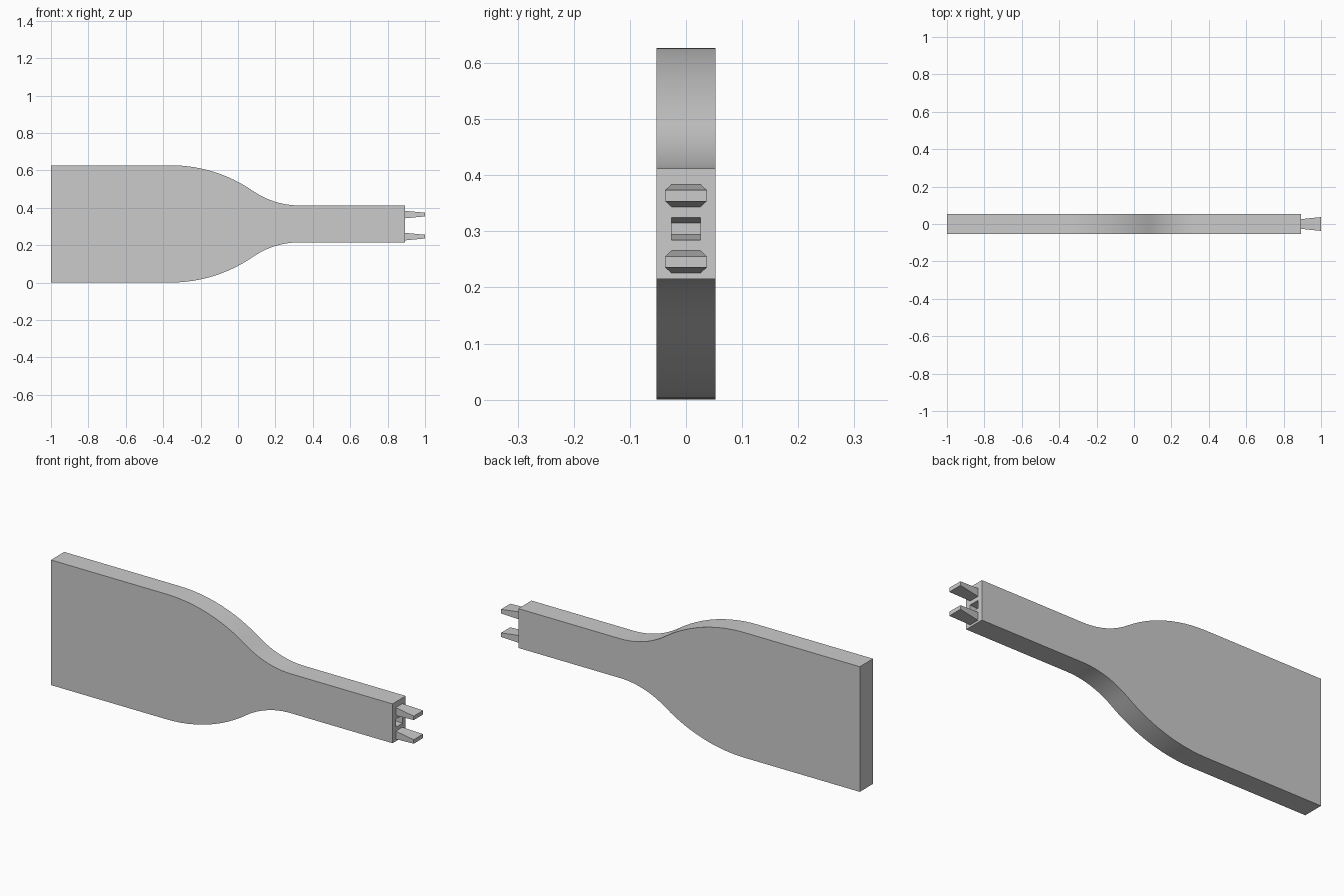
import bpy, bmesh, math

default = bpy.data.objects.get("Cube")
if default:
    bpy.data.objects.remove(default, do_unlink=True)

GREY = (0.6, 0.6, 0.6, 1.0)
grey = bpy.data.materials.new("plain_grey")
grey.use_nodes = True
grey.diffuse_color = GREY
grey.node_tree.nodes["Principled BSDF"].inputs["Base Color"].default_value = GREY


def make_object(name, bm):
    bmesh.ops.recalc_face_normals(bm, faces=bm.faces)
    mesh = bpy.data.meshes.new(name)
    bm.to_mesh(mesh)
    bm.free()
    mesh.materials.append(grey)
    obj = bpy.data.objects.new(name, mesh)
    bpy.context.collection.objects.link(obj)
    return obj


def tapered_block(name, x0, size0, x1, size1, z):
    """Block along x whose (half width, half height) changes from end to end."""
    bm = bmesh.new()
    bmesh.ops.create_cube(bm, size=2)
    for v in bm.verts:
        x, (hy, hz) = (x0, size0) if v.co.x < 0 else (x1, size1)
        v.co = (x, v.co.y * hy, z + v.co.z * hz)
    return make_object(name, bm)


# Paddle body: straight blade, two tangent arcs down to a straight neck
MID, BLADE, NECK, THICK = 0.3135, 0.3135, 0.0985, 0.0525
START, END, BEND, NECK_END = -0.36, 0.33, 0.08, 0.893
STEPS = 12
angle = 2 * math.atan((BLADE - NECK) / (END - START))
r_out = (BEND - START) / math.sin(angle)
r_in = (END - BEND) / math.sin(angle)

upper = [(-1.0, BLADE)]
for i in range(STEPS + 1):
    a = angle * i / STEPS
    upper.append((START + r_out * math.sin(a), BLADE - r_out * (1 - math.cos(a))))
for i in range(STEPS - 1, -1, -1):
    a = angle * i / STEPS
    upper.append((END - r_in * math.sin(a), NECK + r_in * (1 - math.cos(a))))
upper.append((NECK_END, NECK))
outline = upper + [(x, -h) for x, h in reversed(upper)]

bm = bmesh.new()
side = bm.faces.new([bm.verts.new((x, -THICK, MID + h)) for x, h in outline])
grown = bmesh.ops.extrude_face_region(bm, geom=[side], use_keep_orig=True)
for v in grown["geom"]:
    if isinstance(v, bmesh.types.BMVert):
        v.co.y = THICK
body = make_object("paddle_body", bm)

# Tapered socket sunk into the neck end
SOCKET_Z, SPACING = 0.3045, 0.059
cutter = tapered_block("socket_cutter", NECK_END - 0.107, (0.026, 0.01),
                       NECK_END, (0.026, 0.02), SOCKET_Z)
# Push the mouth just past the end face so the cut is clean
for v in cutter.data.vertices:
    if v.co.x > NECK_END - 0.01:
        v.co.x += 0.002
cutter.hide_render = True
cut = body.modifiers.new("socket", 'BOOLEAN')
cut.operation = 'DIFFERENCE'
cut.solver = 'EXACT'
cut.object = cutter
bpy.ops.object.select_all(action='DESELECT')
body.select_set(True)
bpy.context.view_layer.objects.active = body
bpy.ops.object.modifier_apply(modifier=cut.name)
bpy.data.objects.remove(cutter, do_unlink=True)
bpy.ops.object.shade_smooth_by_angle(angle=math.radians(30))

# Two flared prongs above and below the socket
for name, sign in (("upper_prong", 1), ("lower_prong", -1)):
    tapered_block(name, NECK_END, (0.026, 0.02), 1.0, (0.037, 0.01),
                  SOCKET_Z + sign * SPACING)
